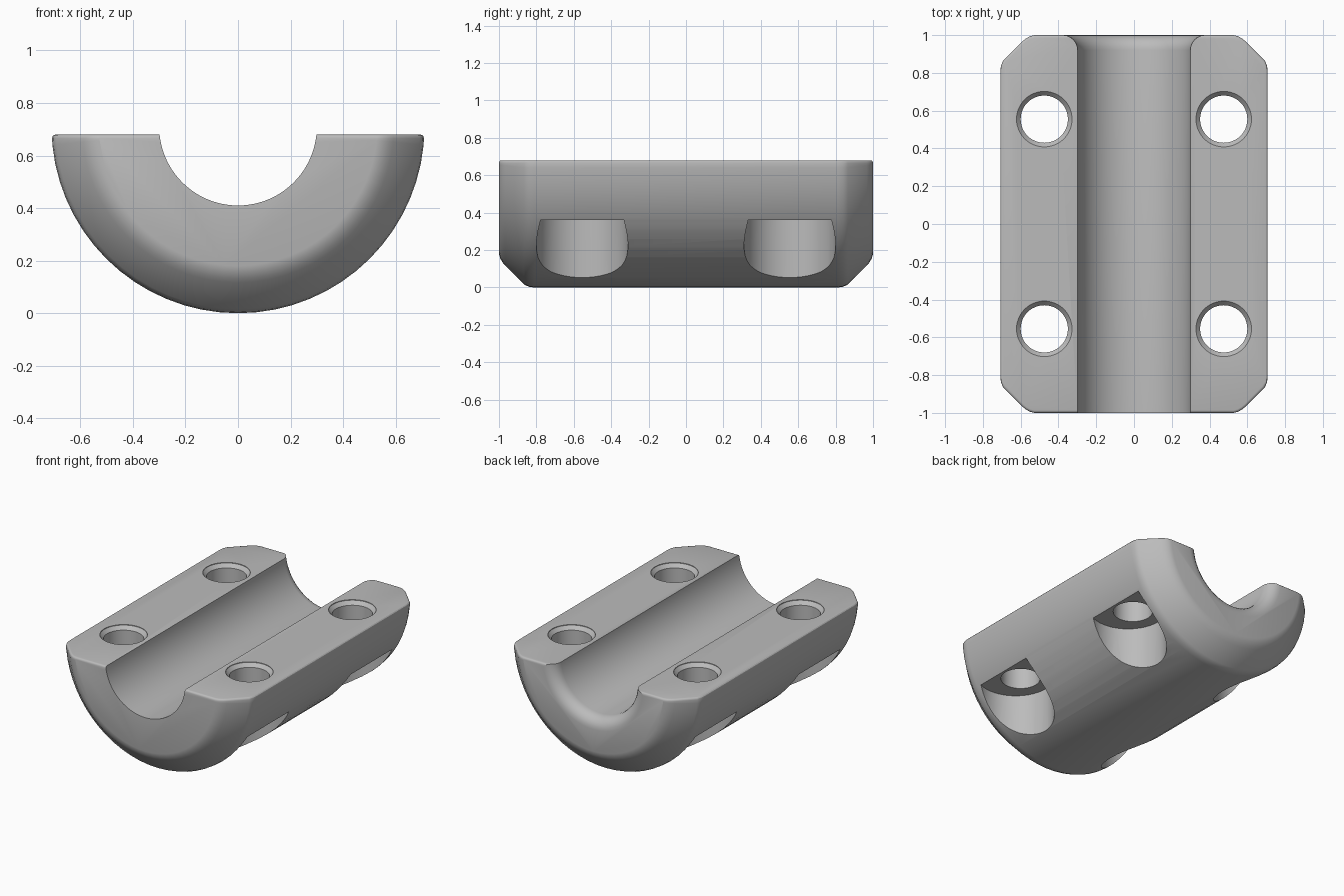
import bpy, bmesh
from math import sin, cos, pi, radians
from mathutils import Matrix, Vector

if "Cube" in bpy.data.objects:
    bpy.data.objects.remove(bpy.data.objects["Cube"])

AXIS_Z = 0.71    # height of the long axis
TOP_Z = 0.68     # flat clamping face
TURN_TO_Y = Matrix.Translation((0, 0, AXIS_Z)) @ Matrix.Rotation(-pi / 2, 4, "X")

grey = bpy.data.materials.new("plain grey")
grey.use_nodes = True
grey.diffuse_color = (0.5, 0.5, 0.5, 1)
grey.node_tree.nodes["Principled BSDF"].inputs["Base Color"].default_value = (0.5, 0.5, 0.5, 1)


def lathe(profile, matrix, segments=64):
    """Closed solid of revolution about z from (radius, height) points, then placed."""
    bm = bmesh.new()
    rings = [[bm.verts.new((r * cos(2 * pi * i / segments), r * sin(2 * pi * i / segments), h))
              for i in range(segments)] for r, h in profile]
    for low, high in zip(rings, rings[1:]):
        for i in range(segments):
            j = (i + 1) % segments
            bm.faces.new((low[i], low[j], high[j], high[i]))
    bm.faces.new(rings[0][::-1])
    bm.faces.new(rings[-1])
    bm.transform(matrix)
    bmesh.ops.recalc_face_normals(bm, faces=bm.faces)
    return bm


def make_object(name, bm):
    mesh = bpy.data.meshes.new(name)
    bm.to_mesh(mesh)
    bm.free()
    mesh.materials.append(grey)
    obj = bpy.data.objects.new(name, mesh)
    bpy.context.collection.objects.link(obj)
    return obj


# Half-round body with softly rounded 45 degree end chamfers
end = [(0.71, 0.81), (0.706, 0.84), (0.694, 0.866), (0.594, 0.966),
       (0.577, 0.98), (0.555, 0.993), (0.53, 1.0)]
outline = [(r, -y) for r, y in reversed(end)] + end
bm = lathe(outline, TURN_TO_Y)
cut = bmesh.ops.bisect_plane(bm, geom=bm.verts[:] + bm.edges[:] + bm.faces[:],
                             plane_co=(0, 0, TOP_Z), plane_no=(0, 0, 1), clear_outer=True)
rim = [e for e in cut["geom_cut"] if isinstance(e, bmesh.types.BMEdge)]
bmesh.ops.contextual_create(bm, geom=rim)
rim = [e for e in bm.edges if all(abs(v.co.z - TOP_Z) < 1e-4 for v in e.verts)]
bmesh.ops.bevel(bm, geom=rim, offset=0.014, segments=3, profile=0.5,
                affect="EDGES", clamp_overlap=True)
bmesh.ops.recalc_face_normals(bm, faces=bm.faces)
body = make_object("clamp_half", bm)

# Long bore, flared with a fillet at the back end
flare = [(0.3 + 0.08 * (1 - cos(t * pi / 12)), 0.92 + 0.08 * sin(t * pi / 12)) for t in range(7)]
cutters = [make_object("bore_cutter", lathe([(0.3, -1.1)] + flare + [(0.38, 1.1)], TURN_TO_Y, 96))]

# Countersunk bolt holes with wide pockets underneath
for sx in (-1, 1):
    for y in (-0.555, 0.555):
        hole = [(0.125, 0.2), (0.125, 0.652), (0.147, 0.676), (0.147, 0.8)]
        cutters.append(make_object("bolt_hole_cutter",
                                   lathe(hole, Matrix.Translation((sx * 0.475, y, 0)), 48)))
        pocket = [(0.245, -0.1), (0.245, 0.36)]
        cutters.append(make_object("pocket_cutter",
                                   lathe(pocket, Matrix.Translation((sx * 0.515, y, 0)), 48)))

bpy.context.view_layer.objects.active = body
for cutter in cutters:
    mod = body.modifiers.new("cut", "BOOLEAN")
    mod.operation = "DIFFERENCE"
    mod.solver = "EXACT"
    mod.object = cutter
    bpy.ops.object.modifier_apply(modifier=mod.name)
    bpy.data.objects.remove(cutter)

# Smooth curved walls, crisp cut edges
for obj in bpy.context.selected_objects:
    obj.select_set(False)
body.select_set(True)
bpy.ops.object.shade_smooth_by_angle(angle=radians(31))
